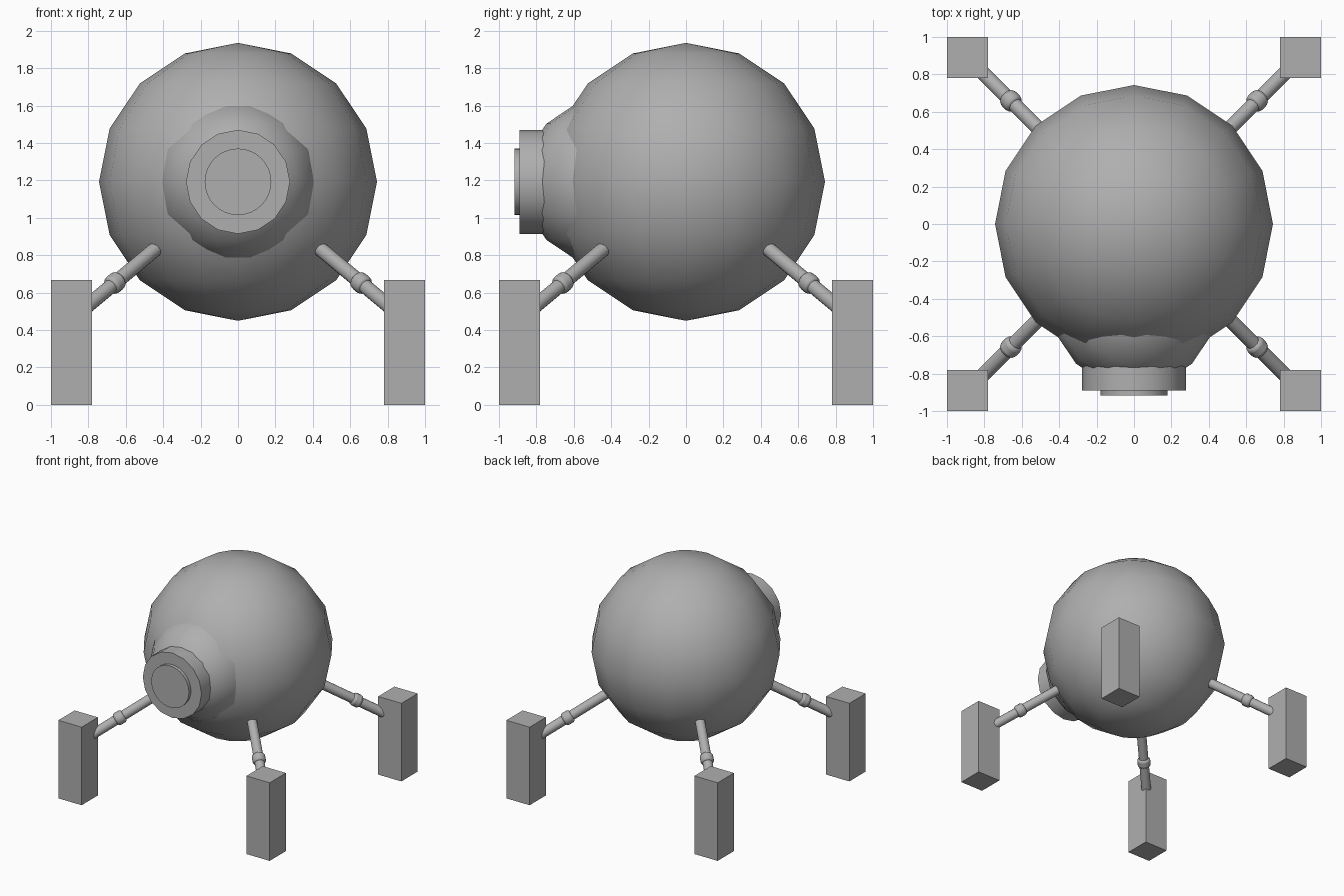
import bpy
from math import radians
from mathutils import Vector

if "Cube" in bpy.data.objects:
    bpy.data.objects.remove(bpy.data.objects["Cube"])

CZ = 1.192  # height of the body centre

grey = bpy.data.materials.new("dark_grey")
grey.diffuse_color = (0.43, 0.43, 0.43, 1)
grey.use_nodes = True
grey.node_tree.nodes["Principled BSDF"].inputs["Base Color"].default_value = grey.diffuse_color


def finish(name, smooth=True):
    ob = bpy.context.object
    ob.name = name
    ob.data.materials.append(grey)
    if smooth:
        bpy.ops.object.shade_smooth_by_angle(angle=radians(40))
    return ob


def ball(name, loc, r, seg=16, rings=8):
    bpy.ops.mesh.primitive_uv_sphere_add(segments=seg, ring_count=rings, radius=r, location=loc)
    return finish(name)


def rod(name, a, b, r, sides=16):
    a, b = Vector(a), Vector(b)
    d = b - a
    bpy.ops.mesh.primitive_cylinder_add(vertices=sides, radius=r, depth=d.length, location=(a + b) / 2)
    ob = finish(name)
    ob.rotation_mode = 'QUATERNION'
    ob.rotation_quaternion = d.to_track_quat('Z', 'Y')
    return ob


# Body and eye
ball("body", (0, 0, CZ), 0.743)
ball("eye_socket", (0, -0.435, CZ), 0.44)
rod("eye_ring", (0, -0.5, CZ), (0, -0.89, CZ), 0.278)
rod("eye_lens", (0, -0.8, CZ), (0, -0.918, CZ), 0.178, 32)

# Four legs: rod, rounded knee collar and block foot
for side, sx in (("left", -1), ("right", 1)):
    for end, sy in (("front", -1), ("back", 1)):
        tag = f"{end}_{side}"
        top = Vector((0.39 * sx, 0.39 * sy, 0.875))
        tip = Vector((0.83 * sx, 0.83 * sy, 0.508))
        rod(f"{tag}_leg", top, tip, 0.039)
        mid, half = top.lerp(tip, 0.61), (tip - top).normalized() * 0.04
        knee = rod(f"{tag}_knee", mid - half, mid + half, 0.053)
        bevel = knee.modifiers.new("rounding", 'BEVEL')
        bevel.width, bevel.segments = 0.022, 3
        bpy.ops.mesh.primitive_cube_add(size=1, location=(0.89 * sx, 0.89 * sy, 0.334))
        bpy.context.object.scale = (0.22, 0.22, 0.668)
        finish(f"{tag}_foot", False)
